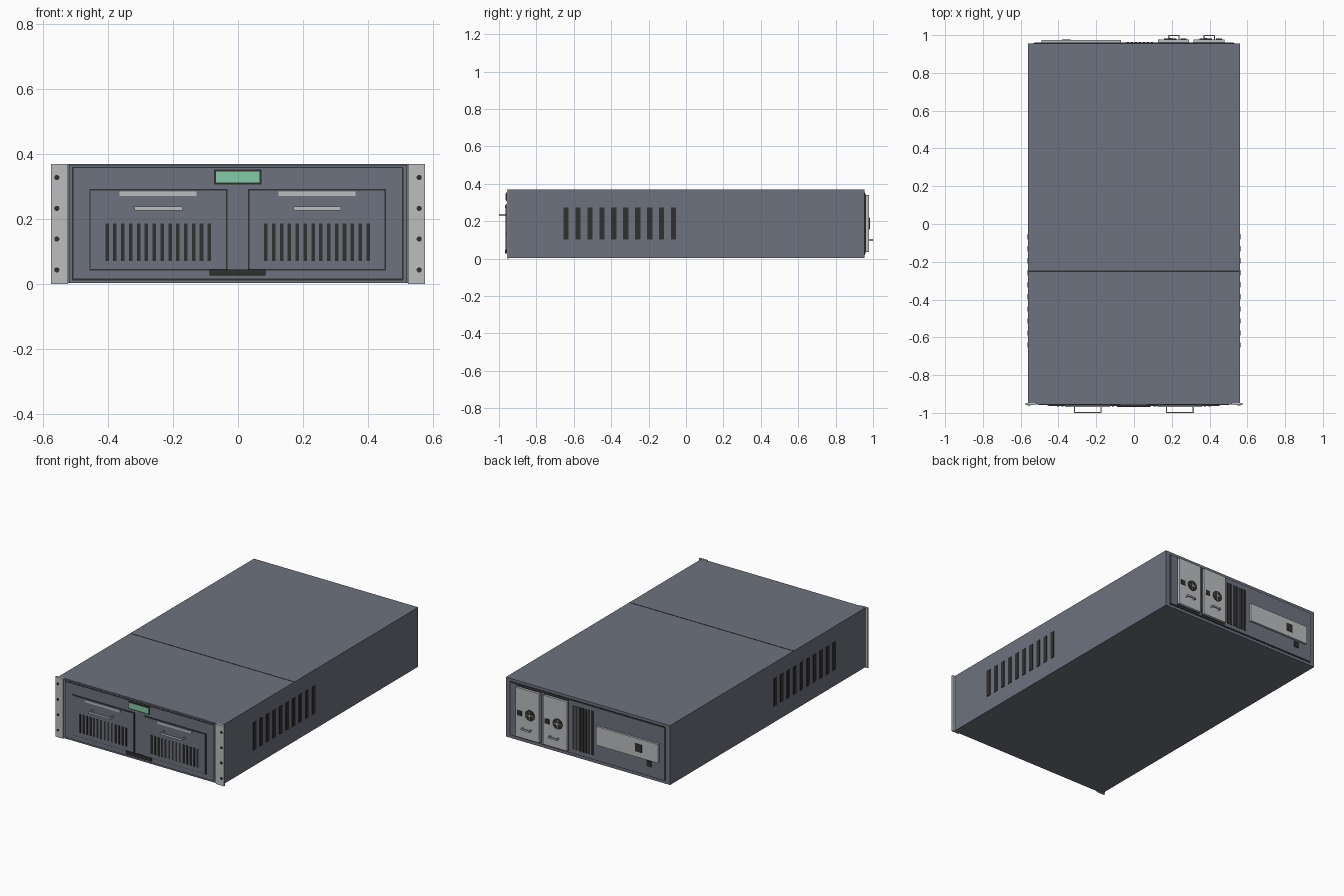
import bpy, bmesh
from mathutils import Matrix

cube = bpy.data.objects.get("Cube")
if cube:
    bpy.data.objects.remove(cube, do_unlink=True)


def material(name, r, g, b):
    m = bpy.data.materials.new(name)
    m.use_nodes = True
    m.diffuse_color = (r, g, b, 1)
    m.node_tree.nodes["Principled BSDF"].inputs["Base Color"].default_value = (r, g, b, 1)
    return m


BODY = material("slate grey", 0.155, 0.17, 0.21)
METAL = material("light metal", 0.5, 0.51, 0.53)
DARK = material("dark grey", 0.03, 0.03, 0.028)
GREEN = material("display green", 0.23, 0.6, 0.38)


def finish(name, bm, mat):
    me = bpy.data.meshes.new(name)
    bm.to_mesh(me)
    bm.free()
    me.materials.append(mat)
    ob = bpy.data.objects.new(name, me)
    bpy.context.collection.objects.link(ob)
    return ob


def add_box(bm, x, y, z):
    """Box from (min, max) ranges on each axis."""
    size = [hi - lo for lo, hi in (x, y, z)]
    mid = [(hi + lo) / 2 for lo, hi in (x, y, z)]
    bmesh.ops.create_cube(bm, size=1, matrix=Matrix.Translation(mid) @ Matrix.Diagonal((*size, 1)))


def box(name, mat, x, y, z):
    bm = bmesh.new()
    add_box(bm, x, y, z)
    return finish(name, bm, mat)


def slots(name, mat, start, pitch, count, width, y, z):
    """Row of upright slots along x."""
    bm = bmesh.new()
    for i in range(count):
        x = start + i * pitch
        add_box(bm, (x, x + width), y, z)
    return finish(name, bm, mat)


def disc(name, mat, x, z, radius, y, sides=24):
    bm = bmesh.new()
    turn = Matrix.Translation((x, sum(y) / 2, z)) @ Matrix.Rotation(1.5707963, 4, "X")
    bmesh.ops.create_cone(bm, cap_ends=True, segments=sides, radius1=radius, radius2=radius,
                          depth=y[1] - y[0], matrix=turn)
    return finish(name, bm, mat)


def handle(name, x, y_base, y_tip, z, bar=0.006):
    """U-shaped pull made of two posts and a grip."""
    bm = bmesh.new()
    side = bar if y_tip > y_base else -bar
    span = tuple(sorted((y_base, y_tip)))
    add_box(bm, (x[0], x[0] + bar), span, z)
    add_box(bm, (x[1] - bar, x[1]), span, z)
    add_box(bm, x, tuple(sorted((y_tip - side, y_tip))), z)
    return finish(name, bm, METAL)


# Chassis and lid seam
box("chassis", BODY, (-0.56, 0.56), (-0.948, 0.955), (0.003, 0.369))
box("lid_seam", DARK, (-0.557, 0.557), (-0.253, -0.246), (0.36, 0.37))

# Side vents
for name, x in (("right", (-0.564, -0.55)), ("left", (0.55, 0.564))):
    bm = bmesh.new()
    for i in range(10):
        y = -0.655 + i * 0.0638
        add_box(bm, x, (y, y + 0.028), (0.102, 0.273))
    finish(name + "_side_vents", bm, DARK)

# Rack ears with screw holes
for name, s in (("right", -1), ("left", 1)):
    box(name + "_rack_ear", METAL, tuple(sorted((s * 0.522, s * 0.575))), (-0.958, -0.947), (0, 0.37))
    for i, z in enumerate((0.044, 0.139, 0.233, 0.328)):
        disc(f"{name}_ear_hole_{i + 1}", DARK, s * 0.557, z, 0.008, (-0.96, -0.95), 16)

# Front bezel, seam and panel
box("front_bezel", BODY, (-0.52, 0.52), (-0.955, -0.94), (0.004, 0.367))
box("front_seam", DARK, (-0.511, 0.509), (-0.956, -0.95), (0.012, 0.361))
box("front_panel", BODY, (-0.506, 0.504), (-0.958, -0.95), (0.017, 0.357))

# Drive bays
for name, x in (("right", -0.457), ("left", 0.031)):
    w = 0.424
    box(name + "_bay_seam", DARK, (x, x + w), (-0.96, -0.95), (0.042, 0.292))
    box(name + "_bay_door", BODY, (x + 0.004, x + w - 0.004), (-0.964, -0.95), (0.046, 0.288))
    slots(name + "_bay_vents", DARK, x + 0.049, 0.0242, 14, 0.011, (-0.966, -0.96), (0.072, 0.186))
    box(name + "_bay_strip", METAL, (x + 0.093, x + 0.33), (-0.968, -0.96), (0.271, 0.285))
    handle(name + "_bay_handle", (x + 0.139, x + 0.286), -0.96, -1.0, (0.227, 0.239))

# Display and lower latch
box("display_frame", DARK, (-0.074, 0.072), (-0.962, -0.95), (0.307, 0.353))
box("display", GREEN, (-0.068, 0.066), (-0.964, -0.95), (0.313, 0.347))
box("lower_latch", DARK, (-0.087, 0.085), (-0.968, -0.95), (0.026, 0.045))

# Rear panel
box("rear_seam", DARK, (-0.533, 0.533), (0.95, 0.957), (0.02, 0.353))
box("rear_panel", BODY, (-0.526, 0.526), (0.95, 0.96), (0.026, 0.347))
slots("rear_vents", DARK, -0.04, 0.0212, 7, 0.014, (0.95, 0.963), (0.05, 0.32))

# Twin power supplies
for name, c in (("outer", 0.397), ("inner", 0.209)):
    n = name + "_supply_"
    box(n + "seam", DARK, (c - 0.085, c + 0.085), (0.95, 0.963), (0.032, 0.343))
    box(n + "face", METAL, (c - 0.081, c + 0.081), (0.95, 0.978), (0.036, 0.339))
    box(n + "socket", DARK, (c + 0.038, c + 0.068), (0.97, 0.981), (0.17, 0.2))
    fan = c - 0.018
    disc(n + "fan", DARK, fan, 0.188, 0.033, (0.97, 0.981))
    disc(n + "fan_hub", METAL, fan, 0.188, 0.007, (0.975, 0.984), 16)
    bm = bmesh.new()
    add_box(bm, (fan - 0.03, fan + 0.03), (0.975, 0.983), (0.1865, 0.1895))
    add_box(bm, (fan - 0.0015, fan + 0.0015), (0.975, 0.983), (0.158, 0.218))
    finish(n + "fan_guard", bm, METAL)
    handle(n + "handle", (c - 0.028, c + 0.032), 0.975, 1.0, (0.094, 0.104))

# Connector plate and ports
box("connector_plate", METAL, (-0.49, -0.068), (0.95, 0.973), (0.125, 0.24))
box("network_port", DARK, (-0.38, -0.335), (0.96, 0.977), (0.16, 0.208))
box("small_port", DARK, (-0.436, -0.406), (0.95, 0.965), (0.082, 0.118))
